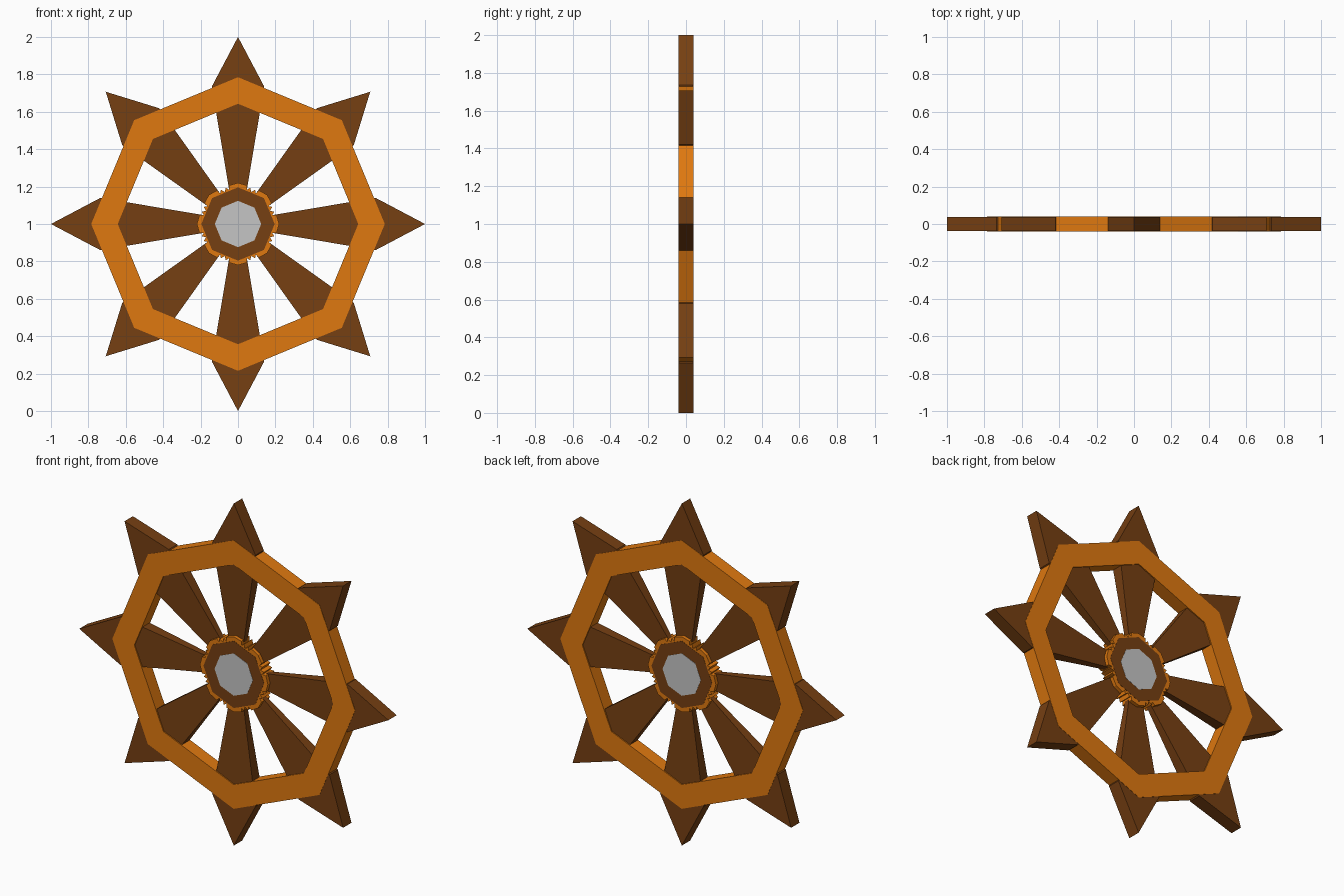
import bpy
import bmesh
from math import cos, sin, pi, radians

cube = bpy.data.objects.get("Cube")
if cube:
    bpy.data.objects.remove(cube, do_unlink=True)

HALF = 0.04      # half thickness of the wheel
SPOKES = 8


def make_material(name, rgb):
    mat = bpy.data.materials.new(name)
    mat.use_nodes = True
    mat.diffuse_color = (*rgb, 1)
    mat.node_tree.nodes["Principled BSDF"].inputs["Base Color"].default_value = (*rgb, 1)
    return mat


orange = make_material("orange wood", (0.74, 0.19, 0.005))
brown = make_material("dark brown wood", (0.18, 0.05, 0.006))
grey = make_material("grey metal", (0.56, 0.56, 0.56))


def finish(name, bm, mat):
    bmesh.ops.recalc_face_normals(bm, faces=bm.faces)
    mesh = bpy.data.meshes.new(name)
    bm.to_mesh(mesh)
    bm.free()
    mesh.materials.append(mat)
    obj = bpy.data.objects.new(name, mesh)
    obj.location.z = 1
    bpy.context.collection.objects.link(obj)
    return obj


def loop(bm, points, y):
    """Vertices around the axle from (angle, radius) points."""
    return [bm.verts.new((r * sin(a), y, r * cos(a))) for a, r in points]


def bridge(bm, a, b):
    for i in range(len(a)):
        j = (i + 1) % len(a)
        bm.faces.new((a[i], a[j], b[j], b[i]))


def octagon(r):
    return [(2 * pi * i / SPOKES, r) for i in range(SPOKES)]


def disc(name, points, half, mat):
    bm = bmesh.new()
    front, back = loop(bm, points, -half), loop(bm, points, half)
    bm.faces.new(front)
    bm.faces.new(back)
    bridge(bm, front, back)
    finish(name, bm, mat)


def ring(name, outer, inner, half, mat):
    bm = bmesh.new()
    loops = [loop(bm, octagon(r), y) for r, y in
             ((outer, -half), (outer, half), (inner, half), (inner, -half))]
    for i in range(4):
        bridge(bm, loops[i], loops[(i + 1) % 4])
    finish(name, bm, mat)


def spoke(name, angle):
    # (half width, radius, half thickness) from hub to shoulder to tip
    hub, shoulder, tip = (0.04, 0.14, 0.014), (0.14, 0.735, 0.0385), (0, 1.0, 0.0385)
    bm = bmesh.new()

    def vert(x, r, y):
        return bm.verts.new((x * cos(angle) + r * sin(angle), y,
                             r * cos(angle) - x * sin(angle)))

    sides = []
    for s in (-1, 1):
        outline = [(-hub[0], *hub[1:]), (-shoulder[0], *shoulder[1:]), tip,
                   shoulder, hub]
        sides.append([vert(x, r, s * t) for x, r, t in outline])
    for v in sides:
        bm.faces.new((v[0], v[1], v[3], v[4]))
        bm.faces.new((v[1], v[2], v[3]))
    bridge(bm, *sides)
    finish(name, bm, brown)


# Spokes with pointed tips outside the rim
for i in range(SPOKES):
    spoke(f"spoke_{i + 1}", 2 * pi * i / SPOKES)

# Octagonal rim
ring("rim", 0.785, 0.643, HALF, orange)

# Toothed collar around the hub
sector = [(-13, 0.212), (0, 0.22), (13, 0.212), (15, 0.19),
          (18.5, 0.205), (22.5, 0.185), (26.5, 0.205), (30, 0.19)]
teeth = [(radians(a + 45 * i), r) for i in range(SPOKES) for a, r in sector]
disc("hub_collar", teeth, HALF - 0.002, orange)

# Hub and its metal cap
disc("hub", octagon(0.196), HALF - 0.001, brown)
disc("axle_cap", octagon(0.124), HALF, grey)
